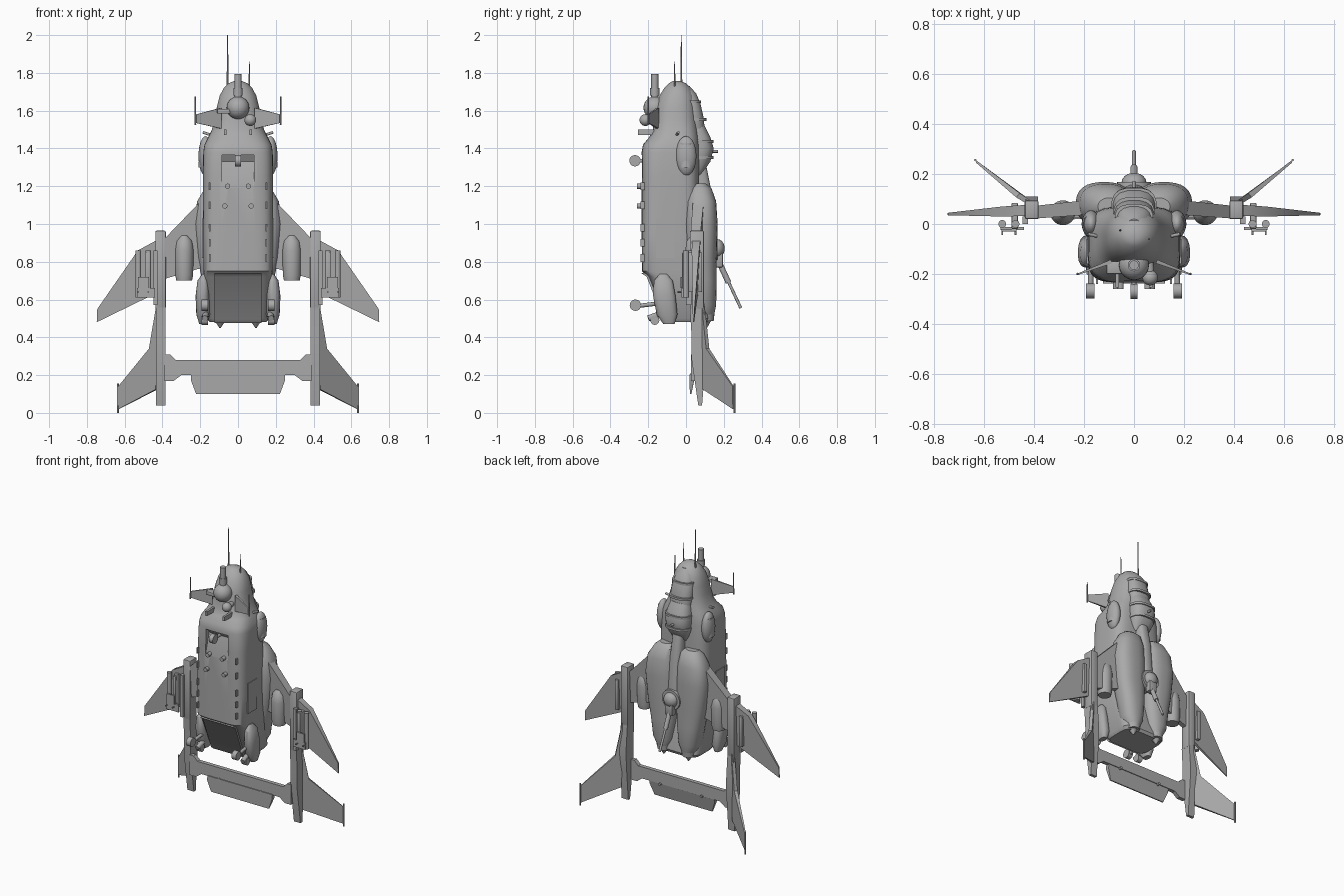
import bpy, bmesh, math
from mathutils import Vector

grey = bpy.data.materials.new("hull grey")
grey.diffuse_color = (0.4, 0.4, 0.4, 1)


def finish(name, bm, mirror=False, angle=35):
    bmesh.ops.recalc_face_normals(bm, faces=bm.faces)
    me = bpy.data.meshes.new(name)
    bm.to_mesh(me)
    bm.free()
    me.shade_smooth()
    me.set_sharp_from_angle(angle=math.radians(angle))
    me.materials.append(grey)
    ob = bpy.data.objects.new(name, me)
    bpy.context.collection.objects.link(ob)
    if mirror:
        ob.modifiers.new("mirror", 'MIRROR').use_clip = False
    return ob


def loft(name, sections, mirror=False, n=32):
    """Superellipse rings (z, cx, cy, rx, ry, power) joined along z."""
    bm = bmesh.new()
    rings = []
    for z, cx, cy, rx, ry, p in sections:
        ring = []
        for i in range(n):
            a = 2 * math.pi * (i + 0.5) / n
            c, s = math.cos(a), math.sin(a)
            ring.append(bm.verts.new((cx + rx * math.copysign(abs(c) ** (2 / p), c),
                                      cy + ry * math.copysign(abs(s) ** (2 / p), s), z)))
        rings.append(ring)
    for a, b in zip(rings, rings[1:]):
        for i in range(n):
            j = (i + 1) % n
            bm.faces.new((a[i], a[j], b[j], b[i]))
    bm.faces.new(rings[0])
    bm.faces.new(rings[-1])
    return finish(name, bm, mirror)


def rod(name, p, q, r1, r2=None, mirror=False, n=14):
    p, q = Vector(p), Vector(q)
    bm = bmesh.new()
    bmesh.ops.create_cone(bm, cap_ends=True, segments=n, radius1=r1,
                          radius2=r1 if r2 is None else r2, depth=(q - p).length)
    rot = Vector((0, 0, 1)).rotation_difference(q - p).to_matrix()
    for v in bm.verts:
        v.co = rot @ v.co + (p + q) / 2
    return finish(name, bm, mirror)


def ball(name, c, r, mirror=False):
    bm = bmesh.new()
    bmesh.ops.create_uvsphere(bm, u_segments=24, v_segments=14, radius=1)
    for v in bm.verts:
        v.co = Vector(a * b + d for a, b, d in zip(v.co, r, c))
    return finish(name, bm, mirror)


def box(name, lo, hi, mirror=False, bevel=0):
    bm = bmesh.new()
    bmesh.ops.create_cube(bm, size=1)
    for v in bm.verts:
        v.co = Vector(a + (b - a) * (t + 0.5) for a, b, t in zip(lo, hi, v.co))
    if bevel:
        bmesh.ops.bevel(bm, geom=bm.edges[:], offset=bevel, segments=2, affect='EDGES', profile=0.5)
    return finish(name, bm, mirror)


def plate(name, pts, thick, direction=(0, 1, 0), mirror=False):
    """Polygon thickened both ways; thick is one value or one per corner."""
    d = Vector(direction).normalized()
    if not isinstance(thick, (list, tuple)):
        thick = [thick] * len(pts)
    bm = bmesh.new()
    top = [bm.verts.new(Vector(p) + d * t / 2) for p, t in zip(pts, thick)]
    bot = [bm.verts.new(Vector(p) - d * t / 2) for p, t in zip(pts, thick)]
    bm.faces.new(top)
    bm.faces.new(bot[::-1])
    for i in range(len(pts)):
        j = (i + 1) % len(pts)
        bm.faces.new((top[i], bot[i], bot[j], top[j]))
    return finish(name, bm, mirror)


# Fuselage: z, half width, belly y, back y, roundness
hull = [(0.48, .15, -.10, .12, 5), (0.50, .165, -.115, .13, 5), (0.72, .18, -.20, .09, 5),
        (0.75, .183, -.233, .08, 5), (0.95, .186, -.235, .07, 4.5), (1.25, .186, -.235, .07, 4),
        (1.38, .184, -.235, .07, 3.6), (1.42, .178, -.228, .07, 3.2), (1.46, .158, -.195, .07, 2.8),
        (1.50, .138, -.175, .065, 2.6), (1.56, .122, -.17, .06, 2.4), (1.62, .112, -.16, .055, 2.3),
        (1.68, .097, -.14, .045, 2.2), (1.72, .075, -.115, .025, 2), (1.745, .05, -.09, 0, 2),
        (1.757, .02, -.07, -.03, 2)]
body = loft("fuselage", [(z, 0, (a + b) / 2, w, (b - a) / 2, p) for z, w, a, b, p in hull], n=48)
# Nose gear recess
cut = plate("recess_cutter", [(0, -.26, 1.19), (0, -.235, 1.19), (0, -.195, 1.33),
                              (0, -.215, 1.365), (0, -.26, 1.365)], 0.17, (1, 0, 0))
cut.hide_render = True
cut.hide_viewport = True
mod = body.modifiers.new("recess", 'BOOLEAN')
mod.object, mod.operation, mod.solver = cut, 'DIFFERENCE', 'EXACT'

# Rear ramp, side doors and cheek pods
plate("rear_ramp", [(0, -.238, .74), (0, -.208, .72), (0, -.12, .495), (0, -.10, .475), (0, -.08, .5),
                    (0, -.18, .74)], 0.25, (1, 0, 0))
box("side_door", (.18, -.16, .82), (.19, -.06, 1.03), True)
ball("cheek_pod", (.172, 0, 1.36), (.037, .055, .105), True)
loft("cheek_pod_cap", [(1.30, .19, 0, .02, .03, 2), (1.43, .19, 0, .012, .03, 2)], True, 16)
loft("gear_fairing", [(.47, .185, -.09, .02, .03, 2.5), (.52, .185, -.10, .036, .055, 2.5),
                      (.62, .188, -.115, .037, .06, 2.5), (.70, .185, -.12, .03, .05, 2.3),
                      (.735, .18, -.12, .01, .02, 2)], True, 20)
for i, z in enumerate((.82, .90, .98, 1.10, 1.20)):
    box("belly_slot_%d" % i, (.145, -.24, z - .02), (.153, -.22, z + .02), True)

# Canopies and spine
loft("front_canopy", [(1.50, 0, .04, .075, .06, 2.6), (1.56, 0, .03, .08, .065, 2.6),
                      (1.64, 0, .015, .075, .062, 2.5), (1.69, 0, 0, .058, .055, 2.3),
                      (1.73, 0, -.01, .03, .03, 2)], n=16)
loft("rear_canopy", [(1.26, 0, .05, .06, .03, 2.5), (1.33, 0, .055, .085, .075, 2.8),
                     (1.40, 0, .06, .09, .088, 2.8), (1.46, 0, .05, .085, .08, 2.8),
                     (1.52, 0, .04, .07, .06, 2.5)], n=16)
for i, (z, y, w) in enumerate(((1.345, .06, .09), (1.43, .06, .092), (1.545, .035, .083), (1.64, .018, .078))):
    loft("canopy_frame_%d" % i, [(z, 0, y, w, .086 - .012 * max(0, i - 1), 2.8),
                                 (z + .015, 0, y, w, .086 - .012 * max(0, i - 1), 2.8)], n=16)
rod("spine_probe", (0, .12, 1.385), (0, .17, 1.385), .008)
loft("spine", [(.90, 0, .08, .05, .08, 3), (1.15, 0, .07, .045, .07, 3), (1.30, 0, .06, .04, .05, 3)], n=16)

# Engine cowls with exhaust cones
loft("engine_cowl", [(.52, .095, .095, .05, .055, 2), (.57, .098, .09, .075, .07, 2.2),
                     (.70, .10, .085, .09, .078, 2.4), (.82, .11, .08, .105, .082, 2.5),
                     (1.00, .12, .08, .113, .088, 2.5), (1.12, .115, .08, .102, .08, 2.5),
                     (1.19, .10, .075, .075, .06, 2.3), (1.215, .10, .07, .045, .035, 2)], True, 28)
rod("exhaust_ring", (.095, .105, .485), (.095, .1, .56), .042, .055, True, 20)
rod("exhaust_cone", (.095, .108, .45), (.095, .105, .49), .004, .03, True)

# Dorsal gun turret
rod("turret_base", (0, .10, .87), (0, .168, .87), .075, .068, n=24)
ball("turret_dome", (0, .165, .87), (.05, .04, .05))
box("turret_mount", (-.03, .15, .77), (.03, .195, .86), bevel=.008)
rod("turret_gun", (0, .175, .80), (0, .29, .555), .008)
rod("turret_gun_sleeve", (0, .17, .81), (0, .225, .69), .015)

# Wings
plate("inner_wing", [(.15, .07, 1.17), (.42, .045, .89), (.42, .045, .70), (.15, .07, .78)],
      [.06, .05, .03, .04], mirror=True)
plate("outer_wing", [(.42, .055, .92), (.53, .05, .86), (.745, .04, .55), (.748, .04, .48), (.42, .055, .64)],
      [.045, .04, .01, .006, .02], mirror=True)
loft("wing_pod", [(.70, .285, .045, .042, .042, 2), (.73, .285, .045, .048, .048, 2),
                  (.86, .285, .045, .05, .05, 2), (.91, .285, .045, .042, .042, 2),
                  (.94, .285, .045, .018, .018, 2)], True, 20)

# Weapon rails
box("pylon", (.465, -.02, .64), (.49, .085, .85), True, .004)
box("rail_beam", (.44, -.025, .61), (.535, -.012, .66), True)
box("rail_plate", (.47, -.03, .66), (.53, -.02, .72), True)
for i, x in enumerate((.475, .528)):
    rod("missile_tube_%d" % i, (x, 0, .61), (x, 0, .86), .016, mirror=True)
    rod("rail_leg_%d" % i, (x, -.045, .64), (x, 0, .64), .004, mirror=True)

# Tail booms
box("boom_front", (.382, .02, .55), (.438, .095, .965), True, .008)
plate("boom_rear", [(.41, .02, .56), (.41, .095, .56), (.41, .11, .38), (.41, .105, .28),
                    (.41, .085, .04), (.41, .065, .04), (.41, .03, .28), (.41, .03, .40)], .05, (1, 0, 0), True)
box("boom_strip", (.425, .0, .57), (.447, .03, .86), True)

# Canted tail fins
across = Vector((-.16, .20, 0))
plate("tail_fin", [(.425, .09, .58), (.465, .115, .34), (.632, .25, .14), (.632, .25, .02), (.43, .095, .125)],
      [.02, .022, .008, .006, .018], across, True)
rod("fin_tip", (.636, .256, 0), (.636, .256, .155), .005, mirror=True, n=8)

# Tailplane and elevator
plate("tailplane", [(-.39, .04, .31), (-.36, .04, .31), (-.33, .04, .28), (.33, .04, .28), (.36, .04, .31),
                    (.39, .04, .31), (.39, .04, .17), (.34, .04, .17), (.30, .04, .20), (-.30, .04, .20),
                    (-.34, .04, .17), (-.39, .04, .17)], .028)
plate("elevator", [(-.25, .035, .205), (.25, .035, .205), (.25, .03, .175), (.222, .025, .10),
                   (-.222, .025, .10), (-.25, .03, .175)], [.03, .03, .025, .008, .008, .025])
rod("tail_hinge", (.16, .02, .20), (.16, .065, .20), .009, mirror=True)

# Chin sensors and gun
ball("chin_turret", (0, -.165, 1.615), (.06, .06, .06))
rod("chin_gun", (0, -.165, 1.64), (0, -.165, 1.795), .019)
rod("chin_gun_collar", (0, -.165, 1.68), (0, -.165, 1.72), .025)
ball("sensor_ball", (.065, -.215, 1.55), (.031, .031, .031))
rod("sensor_stalk", (.06, -.15, 1.55), (.065, -.215, 1.55), .018)
box("chin_box", (-.11, -.2, 1.585), (-.04, -.15, 1.61), bevel=.004)

# Nose vanes and antennas
plate("nose_vane", [(.09, -.15, 1.615), (.222, -.2, 1.58), (.222, -.2, 1.535), (.09, -.15, 1.505)],
      [.016, .006, .006, .016], (.05, .12, 0), True)
rod("vane_probe", (.226, -.2, 1.525), (.226, -.2, 1.675), .005, .003, True, 8)
rod("side_probe", (.14, -.05, 1.47), (.185, -.04, 1.485), .007, mirror=True)
rod("tall_antenna", (-.055, -.025, 1.70), (-.055, -.025, 2.0), .006, .002, n=8)
rod("short_antenna", (.06, -.06, 1.68), (.06, -.06, 1.86), .005, .002, n=8)

# Landing gear and belly fittings
rod("nose_leg", (0, -.19, 1.335), (0, -.265, 1.335), .01)
rod("nose_wheel", (-.015, -.27, 1.335), (.015, -.27, 1.335), .03, n=20)
rod("main_leg", (.17, -.14, .58), (.175, -.265, .565), .011, mirror=True)
rod("main_wheel", (.158, -.268, .57), (.192, -.268, .57), .03, mirror=True, n=20)
rod("main_brace", (.17, -.12, .53), (.175, -.2, .50), .016, mirror=True)
rod("brace_wheel", (.158, -.165, .49), (.192, -.165, .49), .024, mirror=True, n=20)
for i, (x, z) in enumerate(((.055, 1.2), (.07, 1.095))):
    rod("belly_stud_%d" % i, (x, -.22, z), (x, -.26, z), .014, mirror=True)
box("belly_clip", (.075, -.255, 1.47), (.06, -.17, 1.50), True)
